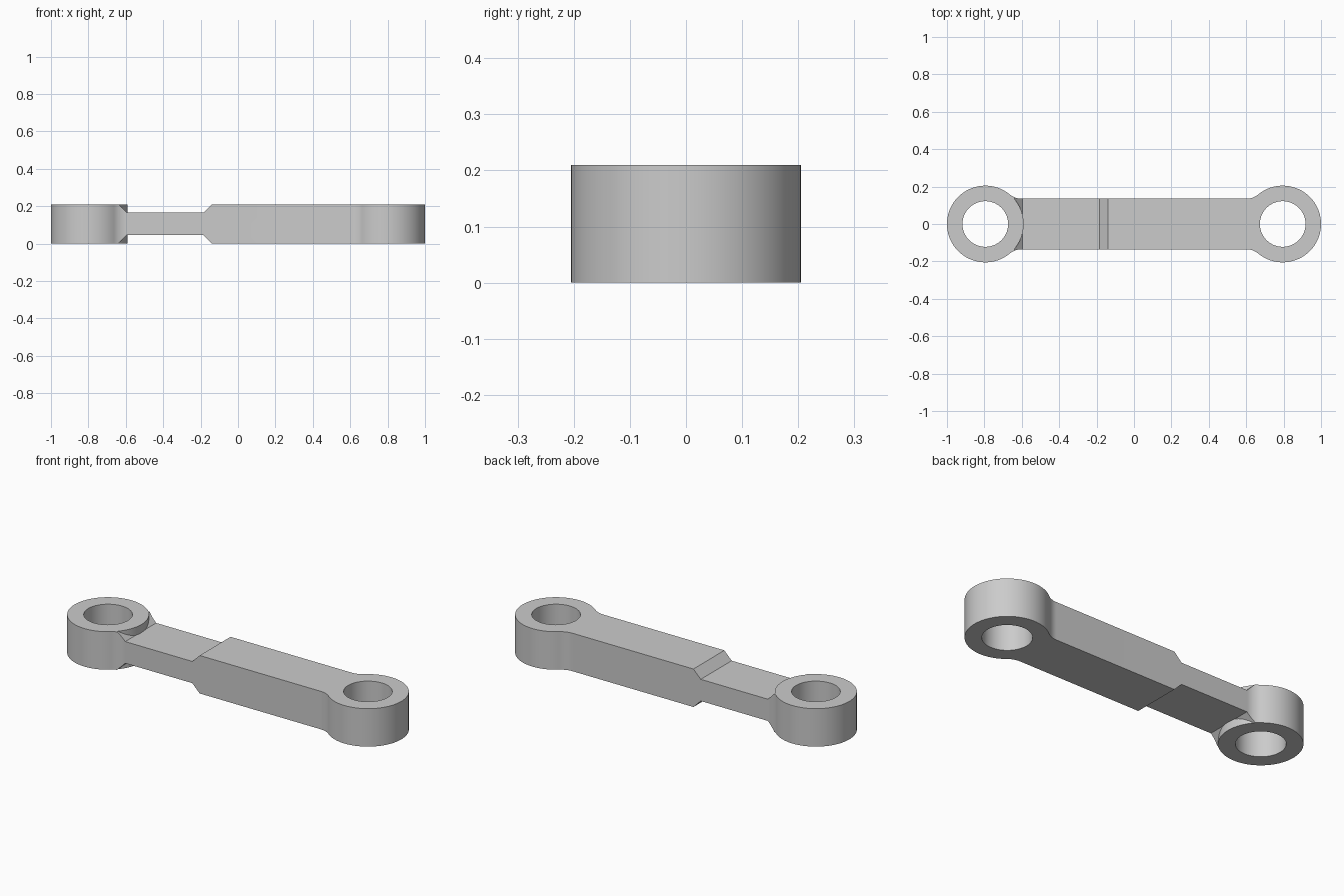
import bpy, bmesh
from math import sin, cos, pi, atan2, sqrt

cube = bpy.data.objects.get("Cube")
if cube:
    bpy.data.objects.remove(cube, do_unlink=True)

HEIGHT = 0.21
EYE_X, EYE_R, HOLE_R = 0.795, 0.205, 0.122
HALF_W, FILLET = 0.135, 0.10

steel = bpy.data.materials.new("plain grey")
steel.use_nodes = True
grey = (0.6, 0.6, 0.6, 1)
steel.diffuse_color = grey
steel.node_tree.nodes["Principled BSDF"].inputs["Base Color"].default_value = grey


def prism(name, points, offset):
    """Solid made by sweeping a closed outline along an offset."""
    bm = bmesh.new()
    face = bm.faces.new([bm.verts.new(p) for p in points])
    swept = bmesh.ops.extrude_face_region(bm, geom=[face])["geom"]
    bmesh.ops.translate(bm, vec=offset,
                        verts=[v for v in swept if isinstance(v, bmesh.types.BMVert)])
    bmesh.ops.recalc_face_normals(bm, faces=bm.faces)
    mesh = bpy.data.meshes.new(name)
    bm.to_mesh(mesh)
    bm.free()
    mesh.materials.append(steel)
    obj = bpy.data.objects.new(name, mesh)
    bpy.context.collection.objects.link(obj)
    return obj


def arc(cx, cy, r, start, end, n):
    return [(cx + r * cos(start + (end - start) * i / n),
             cy + r * sin(start + (end - start) * i / n)) for i in range(n + 1)]


def cylinder(name, x, r):
    ring = arc(x, 0, r, 0, 2 * pi, 96)[:-1]
    return prism(name, [(px, py, -0.5) for px, py in ring], (0, 0, 1.5))


def subtract(target, cutter):
    """Cut one solid from another and discard the cutter."""
    cutter.hide_render = True
    mod = target.modifiers.new("cut", "BOOLEAN")
    mod.operation, mod.solver, mod.object = "DIFFERENCE", "EXACT", cutter
    bpy.context.view_layer.objects.active = target
    bpy.ops.object.modifier_apply(modifier=mod.name)
    bpy.data.objects.remove(cutter, do_unlink=True)


# Plan outline: round eye, tangent fillet, straight bar, mirrored to all quarters
fy = HALF_W + FILLET
fx = EYE_X - sqrt((EYE_R + FILLET) ** 2 - fy ** 2)
tangent = atan2(fy, fx - EYE_X)
quarter = arc(EYE_X, 0, EYE_R, 0, tangent, 40)
quarter += arc(fx, fy, FILLET, tangent - pi, -pi / 2, 10)[1:]
half = quarter + [(-x, y) for x, y in reversed(quarter)]
outline = half + [(x, -y) for x, y in reversed(half[1:-1])]
link = prism("connecting_link", [(x, y, 0) for x, y in outline], (0, 0, HEIGHT))

# Thinned neck: sloped recesses above and below, leaving the round eye whole
recess = [(-0.595, 0.165), (-0.185, 0.165), (-0.085, 0.265), (-0.695, 0.265)]
for side, flip in (("top", False), ("bottom", True)):
    pts = [(x, -0.3, HEIGHT - z if flip else z) for x, z in recess]
    cutter = prism(side + "_recess_cutter", pts, (0, 0.6, 0))
    subtract(cutter, cylinder("eye_keeper", -EYE_X, EYE_R))
    subtract(link, cutter)

# Pin holes through both eyes
for sign in (-1, 1):
    subtract(link, cylinder("pin_hole_cutter", sign * EYE_X, HOLE_R))

bpy.ops.object.select_all(action="DESELECT")
link.select_set(True)
bpy.context.view_layer.objects.active = link
bpy.ops.object.shade_smooth_by_angle(angle=pi / 6)
